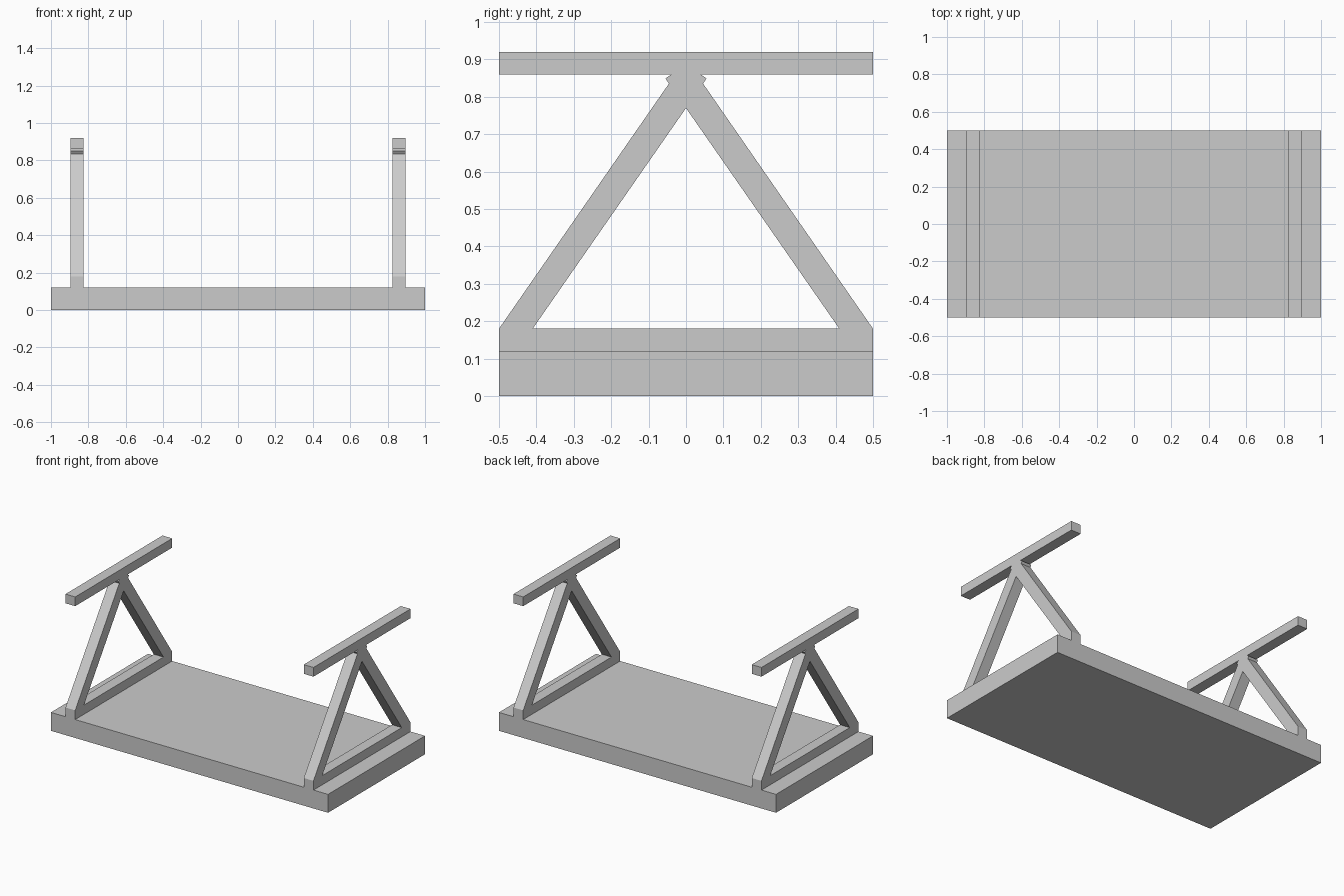
import bpy

default = bpy.data.objects.get("Cube")
if default:
    bpy.data.objects.remove(default, do_unlink=True)

# Single plain grey material
grey = bpy.data.materials.new("plain grey")
grey.use_nodes = True
colour = (0.6, 0.6, 0.6, 1)
grey.diffuse_color = colour
grey.node_tree.nodes["Principled BSDF"].inputs["Base Color"].default_value = colour


def prism(name, profile, x_mid, width):
    """Extrude a (y, z) profile along x."""
    n = len(profile)
    verts = [(x_mid + s * width / 2, y, z) for s in (-1, 1) for y, z in profile]
    faces = [tuple(range(n)), tuple(range(2 * n - 1, n - 1, -1))]
    faces += [(i, i + n, (i + 1) % n + n, (i + 1) % n) for i in range(n)]
    mesh = bpy.data.meshes.new(name)
    mesh.from_pydata(verts, [], faces)
    mesh.materials.append(grey)
    obj = bpy.data.objects.new(name, mesh)
    bpy.context.collection.objects.link(obj)
    # Make every face point outward
    import bmesh
    bm = bmesh.new()
    bm.from_mesh(mesh)
    bmesh.ops.recalc_face_normals(bm, faces=bm.faces)
    bm.to_mesh(mesh)
    bm.free()
    return obj


def bar(name, z_low, z_high, x_mid, width):
    """Full-depth horizontal bar."""
    prism(name, [(-0.5, z_low), (0.5, z_low), (0.5, z_high), (-0.5, z_high)], x_mid, width)


# Base slab
bar("base_slab", 0, 0.12, 0, 2)

# Leaning strut with a square-cut upper end that passes the middle
strut = [(0.5, 0.18), (0.41, 0.18), (-0.055, 0.849), (0.007, 0.891)]

# One A-frame at each end
for side, sx in (("left", 1), ("right", -1)):
    x = sx * 0.86
    bar(side + "_foot_beam", 0.12, 0.18, x, 0.07)
    bar(side + "_top_rail", 0.86, 0.92, x, 0.07)
    for end, sy in (("back", 1), ("front", -1)):
        prism(f"{side}_{end}_strut", [(sy * y, z) for y, z in strut], x, 0.07)
